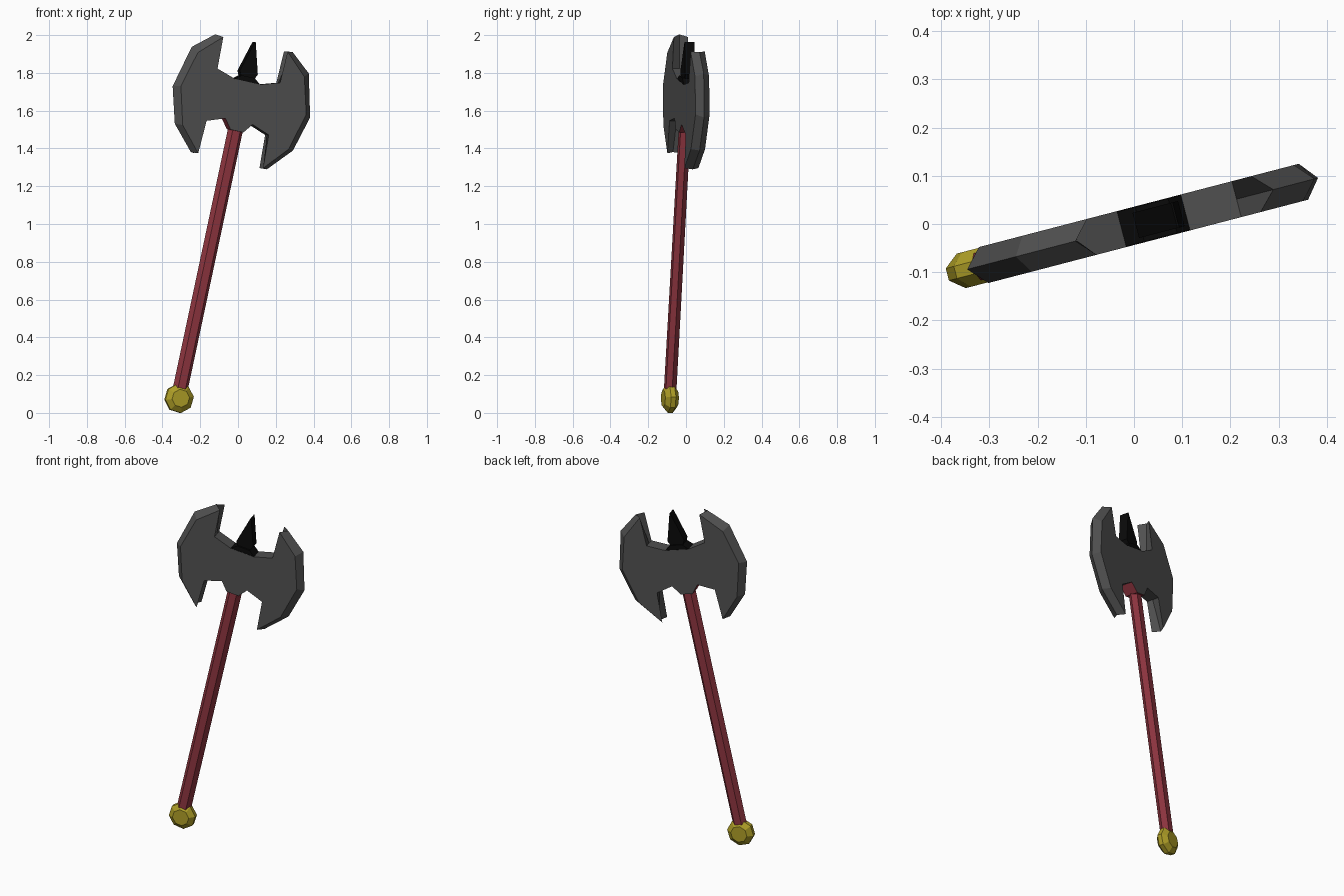
import bpy, bmesh, math
from mathutils import Matrix

if "Cube" in bpy.data.objects:
    bpy.data.objects.remove(bpy.data.objects["Cube"])

# Local frame: x across the axe, y through its thickness, z along the handle
PLACE = (Matrix.Translation((-0.3325, -0.0905, 0))
         @ Matrix.Rotation(math.radians(14.6), 4, 'Z')
         @ Matrix.Rotation(math.radians(12.4), 4, 'Y'))


def material(name, rgb):
    m = bpy.data.materials.new(name)
    m.diffuse_color = (*rgb, 1)
    m.use_nodes = True
    m.node_tree.nodes["Principled BSDF"].inputs["Base Color"].default_value = m.diffuse_color
    return m


STEEL = material("dark steel", (0.08, 0.08, 0.08))
BLACK = material("black iron", (0.003, 0.003, 0.003))
RED = material("red grip", (0.27, 0.035, 0.05))
GOLD = material("gold", (0.42, 0.34, 0.02))


def loft(name, rings, mats, rule=None):
    """Join equal-length rings of points with faces and cap both ends."""
    bm = bmesh.new()
    loops = [[bm.verts.new(p) for p in r] for r in rings]
    for a, b in zip(loops, loops[1:]):
        for i in range(len(a)):
            j = (i + 1) % len(a)
            bm.faces.new((a[i], a[j], b[j], b[i]))
    bm.faces.new(loops[0])
    bm.faces.new(loops[-1])
    bmesh.ops.recalc_face_normals(bm, faces=bm.faces)
    if rule:
        for f in bm.faces:
            f.material_index = rule(f)
    bmesh.ops.transform(bm, matrix=PLACE, verts=bm.verts)
    me = bpy.data.meshes.new(name)
    bm.to_mesh(me)
    bm.free()
    for m in mats:
        me.materials.append(m)
    ob = bpy.data.objects.new(name, me)
    bpy.context.collection.objects.link(ob)
    return ob


def mirrored(half, w):
    pts = half + [(-x, z) for x, z in reversed(half)]
    return [(x, w, z) for x, z in pts]


# Double blade: flat cheeks with a ridge along the cutting edges
neck_top = [(0.07, 1.795), (0.175, 1.828)]
neck_low = [(0.174, 1.545), (0.076, 1.58), (0.036, 1.528)]
cheek = neck_top + [(0.18, 1.998), (0.298, 1.888), (0.351, 1.695),
                    (0.297, 1.495), (0.182, 1.367)] + neck_low
ridge = neck_top + [(0.217, 2.004), (0.328, 1.912), (0.385, 1.686),
                    (0.331, 1.495), (0.213, 1.367)] + neck_low


def blade_colour(f):
    c = f.calc_center_median()
    if len(f.verts) == 4 and abs(c.x) < 0.06:
        return 1 if c.z > 1.7 else 2
    return 0


loft("double_blade", [mirrored(cheek, -0.0385), mirrored(ridge, 0),
                      mirrored(cheek, 0.0385)], [STEEL, BLACK, RED], blade_colour)

# Top spike on a flared foot
foot = [(0.07, 1.795), (0.036, 1.822)]
loft("spike_foot", [mirrored(foot, w) for w in (-0.037, 0.037)], [BLACK])
spike = [(0.036, 1.815), (0.05, 1.845), (0.002, 2.01)]
loft("top_spike", [mirrored(spike, w) for w in (-0.027, 0.027)], [BLACK])


# Six-sided handle
def hexagon(z, a, w):
    return [(a, 0, z), (a / 2, w, z), (-a / 2, w, z),
            (-a, 0, z), (-a / 2, -w, z), (a / 2, -w, z)]


loft("handle", [hexagon(0.09, 0.041, 0.029), hexagon(1.56, 0.041, 0.027)], [RED])


# Chunky faceted pommel
def octagon(r, w):
    return [(0.004 + r * math.cos(math.pi / 4 * (i + 0.4)), w,
             0.08 + r * math.sin(math.pi / 4 * (i + 0.4))) for i in range(8)]


loft("pommel", [octagon(0.048, -0.037), octagon(0.078, -0.013),
                octagon(0.078, 0.013), octagon(0.048, 0.037)], [GOLD])
